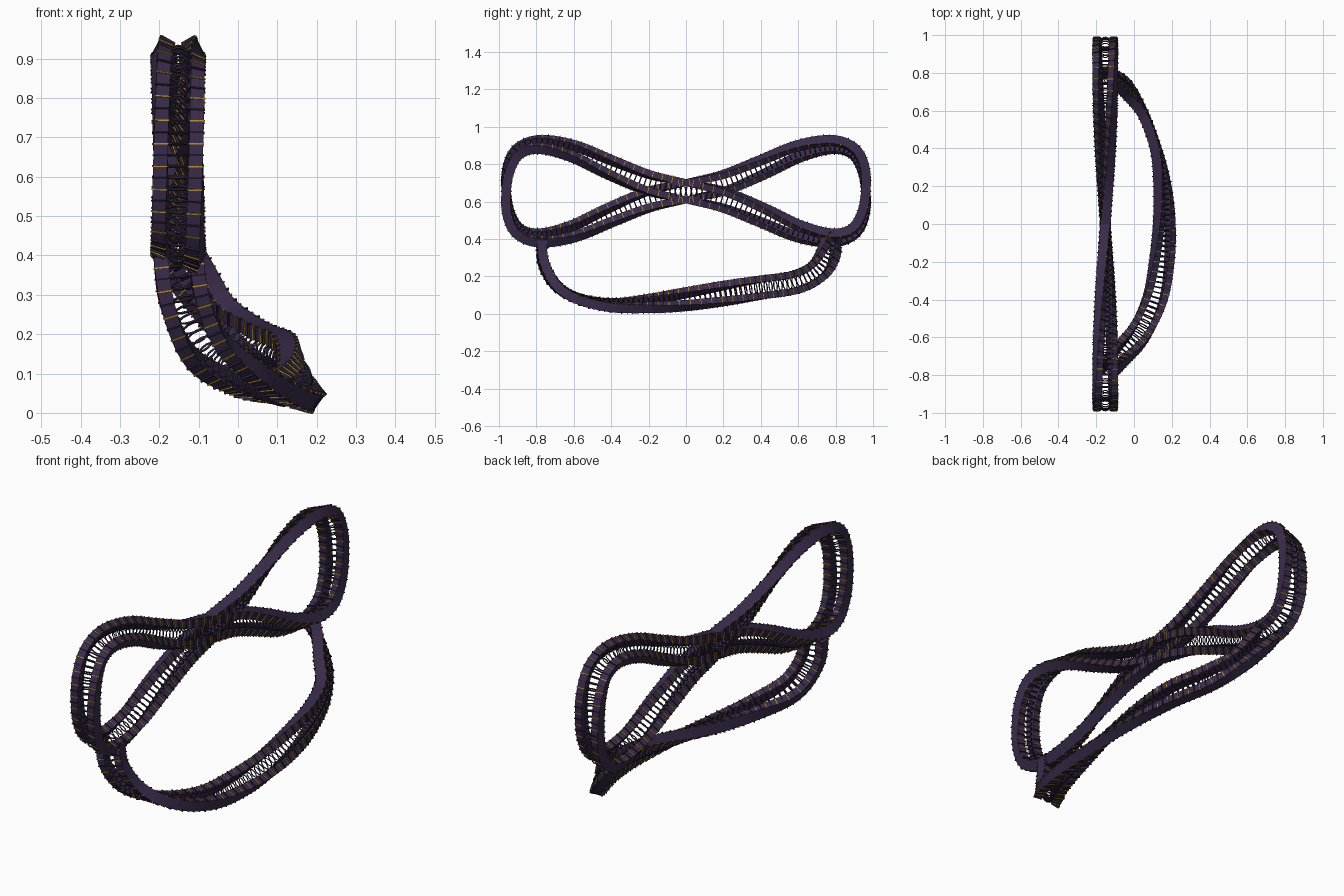
import bpy, bmesh
from math import sin, cos, pi, tau
from mathutils import Vector as V

if "Cube" in bpy.data.objects:
    bpy.data.objects.remove(bpy.data.objects["Cube"])

def material(name, c):
    m = bpy.data.materials.new(name)
    m.diffuse_color = (*c, 1)
    m.use_nodes = True
    m.node_tree.nodes["Principled BSDF"].inputs["Base Color"].default_value = m.diffuse_color
    return m

PURPLE = material("dark_purple", (0.042, 0.025, 0.07))
DARK = material("dark_metal", (0.03, 0.02, 0.045))
GOLD = material("gold", (0.5, 0.28, 0.02))

def spline(pts, closed):
    """Catmull-Rom through the points, 24 steps per span."""
    n, out = len(pts), []
    get = (lambda i: pts[i % n]) if closed else (lambda i: pts[max(0, min(n - 1, i))])
    for i in range(n if closed else n - 1):
        a, b, c, d = (get(i + k) for k in (-1, 0, 1, 2))
        for k in range(24):
            t = k / 24
            out.append(0.5 * (2*b + (c - a)*t + (2*a - 5*b + 4*c - d)*t*t + (3*b - a - 3*c + d)*t**3))
    out.append((pts[0] if closed else pts[-1]).copy())
    return out

def resample(line, count, extra=None):
    """Even spacing along the line, carrying an optional second vector."""
    s = [0]
    for a, b in zip(line, line[1:]):
        s.append(s[-1] + (b - a).length)
    out, ext, j = [], [], 0
    for i in range(count + 1):
        d = s[-1] * i / count
        while j < len(s) - 2 and s[j + 1] < d:
            j += 1
        f = (d - s[j]) / (s[j + 1] - s[j])
        out.append(line[j].lerp(line[j + 1], f))
        if extra:
            ext.append(extra[j].lerp(extra[j + 1], f))
    return out, ext

def tangents(p, closed):
    n = len(p) - 1
    if closed:
        return [(p[(i + 1) % n] - p[(i - 1) % n]).normalized() for i in range(n)]
    return [(p[min(n, i + 1)] - p[max(0, i - 1)]).normalized() for i in range(n + 1)]

def finish(bm, name, mat):
    bmesh.ops.recalc_face_normals(bm, faces=bm.faces)
    me = bpy.data.meshes.new(name)
    bm.to_mesh(me)
    bm.free()
    me.materials.append(mat)
    ob = bpy.data.objects.new(name, me)
    bpy.context.collection.objects.link(ob)

def skin(bm, rings, closed):
    n = len(rings[0])
    vs = [[bm.verts.new(p) for p in r] for r in rings]
    for i in range(len(vs) if closed else len(vs) - 1):
        a, b = vs[i], vs[(i + 1) % len(vs)]
        for k in range(n):
            bm.faces.new((a[k], a[(k + 1) % n], b[(k + 1) % n], b[k]))
    if not closed:
        bm.faces.new(vs[0])
        bm.faces.new(vs[-1])

def box(bm, c, ax, ay, az):
    rings = [[c + x*ax + y*ay + z*az for x, y in ((-1, -1), (1, -1), (1, 1), (-1, 1))] for z in (-1, 1)]
    skin(bm, rings, False)

IN, OUT, HALF = 0.027, 0.063, 0.025   # rail inner edge, outer edge, half depth

def track(name, frames, closed):
    # two flat sided rails
    bm = bmesh.new()
    for s in (-1, 1):
        skin(bm, [[p + s*w*W + h*N for w, h in ((IN, -HALF), (OUT, -HALF), (OUT, HALF), (IN, HALF))]
                  for p, T, N, W in frames], closed)
    finish(bm, name + "_rails", PURPLE)
    # hoops between the rails
    bm = bmesh.new()
    for p, T, N, W in frames:
        rings = []
        for k in range(12):
            d = cos(tau*k/12)*W + sin(tau*k/12)*N
            rings.append([p + d*(0.028 + 0.003*cos(tau*j/4)) + T*0.0035*sin(tau*j/4) for j in range(4)])
        skin(bm, rings, True)
    finish(bm, name + "_hoops", DARK)
    # cross ties on the rail faces
    for part, mat, start, rise in (("_dark_ties", DARK, 0, 0.005), ("_gold_ties", GOLD, 1, 0.003)):
        bm = bmesh.new()
        for p, T, N, W in frames[start::2]:
            for s in (-1, 1):
                for h in (-1, 1):
                    box(bm, p + s*W*(IN + OUT)/2 + h*N*HALF, W*0.02, N*rise, T*0.0018)
        finish(bm, name + part, mat)

# upright figure-eight loop, twisting one full turn
quarter = [(0, 0), (.2, .045), (.4, .125), (.6, .213), (.78, .25), (.895, .215), (.948, .12), (.961, 0)]
lobe = quarter + [(y, -z) for y, z in quarter[-2:0:-1]]
path = lobe + [(-y, z) for y, z in lobe]
pts, _ = resample(spline([V((-.152, y, .655 + z)) for y, z in path], True), 168)
X, frames = V((1, 0, 0)), []
for i, T in enumerate(tangents(pts, True)):
    a = -tau * i / 168
    N = cos(a)*X + sin(a)*X.cross(T)
    frames.append((pts[i], T, N, T.cross(N)))
track("figure_eight", frames, True)

# lower bowed arc: position, then direction across the track
arc = [((-.152, -.77, .40), (1, 0, 0)), ((-.135, -.765, .28), (1, .1, 0)), ((-.08, -.70, .16), (1, .1, 0)),
       ((.025, -.58, .083), (1, 0, -.05)), ((.11, -.4, .047), (1, 0, -.2)), ((.147, -.2, .055), (.85, 0, -.45)),
       ((.16, 0, .078), (.65, 0, -.75)), ((.15, .2, .108), (.38, 0, -.9)), ((.115, .4, .14), (.1, 0, -1)),
       ((.045, .59, .17), (0, .2, -1)), ((-.035, .71, .235), (-.15, .75, -.65)), ((-.105, .765, .33), (-.6, .7, -.2)),
       ((-.152, .775, .40), (-.9, .4, 0))]
line = spline([V(a) for a, _ in arc], False)
side = spline([V(b) for _, b in arc], False)
pts, ws = resample(line, 74, side)
frames = []
for p, T, w in zip(pts, tangents(pts, False), ws):
    W = (w - T * w.dot(T)).normalized()
    frames.append((p, T, W.cross(T), W))
track("lower_arc", frames, False)
